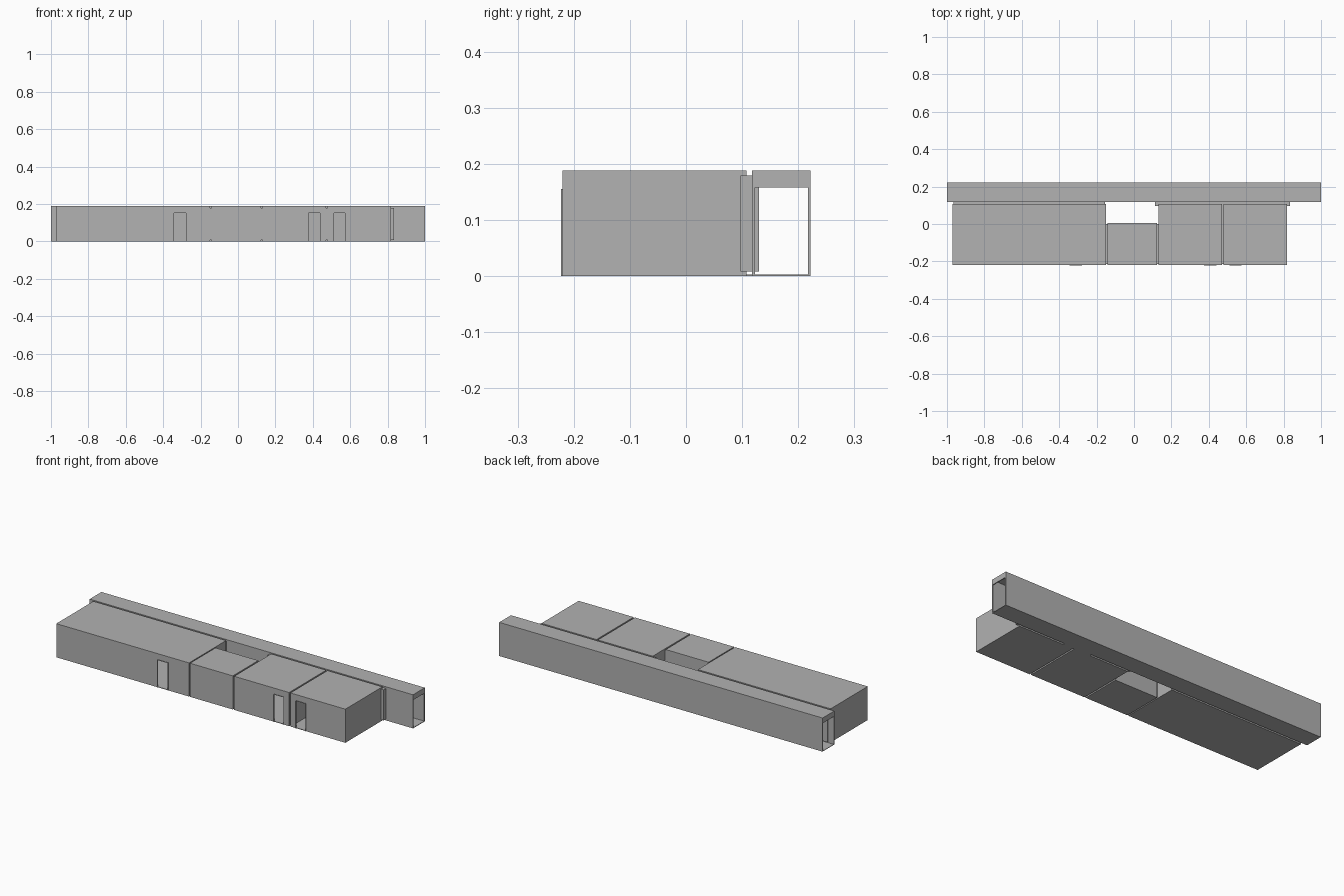
import bpy, bmesh

cube = bpy.data.objects.get("Cube")
if cube:
    bpy.data.objects.remove(cube)

grey = bpy.data.materials.new("plain_grey")
grey.use_nodes = True
grey.diffuse_color = (0.445, 0.445, 0.445, 1)
grey.node_tree.nodes["Principled BSDF"].inputs["Base Color"].default_value = grey.diffuse_color

HEIGHT, WALL, DOOR_TOP = 0.188, 0.005, 0.155
FLOOR, CEILING = 0.003, HEIGHT - 0.005
FRONT, ROOM_BACK = -0.22, 0.108
HALL_FRONT, HALL_BACK = 0.118, 0.222


def build(name, boxes):
    """One object from boxes given as (x0, x1, y0, y1, z0, z1)."""
    bm = bmesh.new()
    for x0, x1, y0, y1, z0, z1 in boxes:
        made = bmesh.ops.create_cube(bm, size=1)
        for v in made["verts"]:
            v.co.x = x1 if v.co.x > 0 else x0
            v.co.y = y1 if v.co.y > 0 else y0
            v.co.z = z1 if v.co.z > 0 else z0
    mesh = bpy.data.meshes.new(name)
    bm.to_mesh(mesh)
    bm.free()
    mesh.materials.append(grey)
    obj = bpy.data.objects.new(name, mesh)
    bpy.context.collection.objects.link(obj)


def room(name, x0, x1, y1, door=None):
    """Hollow room with an optional doorway (x range) in its front wall."""
    y0 = FRONT
    boxes = [
        (x0, x1, y0, y1, 0, FLOOR),
        (x0, x1, y0, y1, CEILING, HEIGHT),
        (x0, x0 + WALL, y0, y1, FLOOR, CEILING),
        (x1 - WALL, x1, y0, y1, FLOOR, CEILING),
        (x0 + WALL, x1 - WALL, y1 - WALL, y1, FLOOR, CEILING),
    ]
    a, b = x0 + WALL, x1 - WALL
    front = (y0, y0 + WALL)
    if door:
        d0, d1 = door
        boxes += [(a, d0, *front, FLOOR, CEILING),
                  (d1, b, *front, FLOOR, CEILING),
                  (d0, d1, *front, DOOR_TOP, CEILING)]
        # Thin lining that stands just proud of the wall
        depth, t = (y0 - 0.003, y0 + WALL), 0.002
        build(name + "_door_frame", [
            (d0, d0 + t, *depth, 0, DOOR_TOP),
            (d1 - t, d1, *depth, 0, DOOR_TOP),
            (d0 + t, d1 - t, *depth, DOOR_TOP - t, DOOR_TOP)])
    else:
        boxes.append((a, b, *front, FLOOR, CEILING))
    build(name, boxes)


# Row of rooms
room("long_room", -0.97, -0.149, ROOM_BACK, (-0.345, -0.277))
room("short_room", -0.143, 0.122, 0.005)
room("middle_room", 0.13, 0.47, ROOM_BACK, (0.375, 0.44))
room("end_room", 0.478, 0.818, ROOM_BACK, (0.51, 0.575))

# Corridor along the back, open at both ends below a lintel
hall_boxes = [
    (-1, 1, HALL_FRONT, HALL_BACK, 0, FLOOR),
    (-1, 1, HALL_FRONT, HALL_BACK, CEILING, HEIGHT),
    (-1, 1, HALL_FRONT, HALL_FRONT + WALL, FLOOR, CEILING),
    (-1, 1, HALL_BACK - WALL, HALL_BACK, FLOOR, CEILING),
]
for x0, x1 in ((-1, -1 + WALL), (1 - WALL, 1)):
    hall_boxes.append((x0, x1, HALL_FRONT + WALL, HALL_BACK - WALL, 0.158, CEILING))
build("corridor", hall_boxes)

# Recessed joints filling the gaps between rooms and corridor
LOW, HIGH = 0.008, 0.179
build("corridor_joints", [
    (x0, x1, 0.097, 0.13, LOW, HIGH)
    for x0, x1 in ((-0.965, -0.155), (0.113, 0.833))])
build("room_joints", [
    (x0, x1, FRONT + 0.007, y1, LOW, HIGH)
    for x0, x1, y1 in ((-0.152, -0.14, 0), (0.119, 0.133, 0), (0.467, 0.481, 0.1))])

# Floor plate bridging the two right-hand rooms to the corridor
build("threshold", [(0.37, 0.54, ROOM_BACK, HALL_FRONT, 0, FLOOR)])
